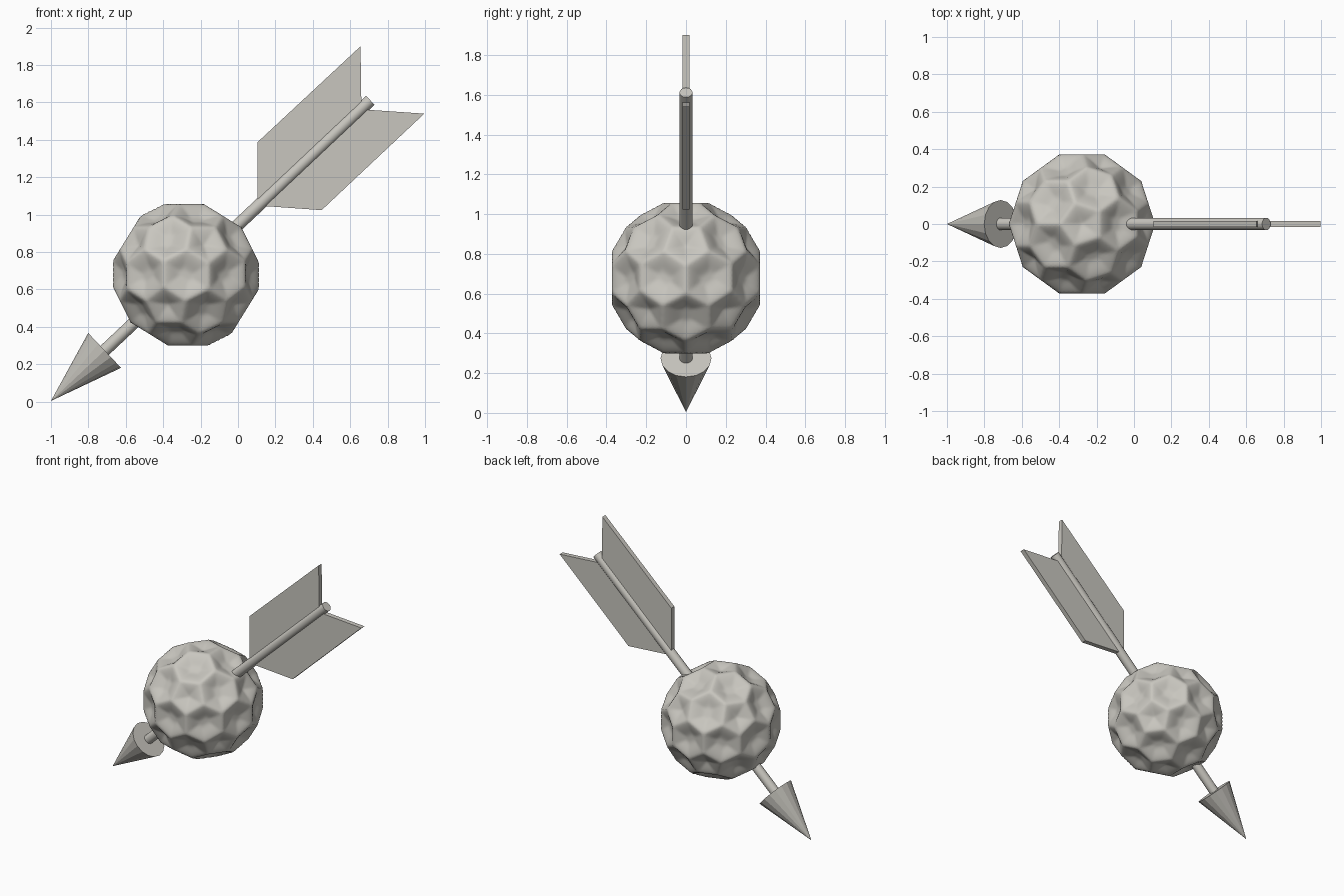
import bpy, bmesh, math
from mathutils import Vector

if "Cube" in bpy.data.objects:
    bpy.data.objects.remove(bpy.data.objects["Cube"])

# single warm grey material
grey = bpy.data.materials.new("warm_grey")
grey.diffuse_color = (0.58, 0.565, 0.52, 1)
grey.use_nodes = True
grey.node_tree.nodes["Principled BSDF"].inputs["Base Color"].default_value = grey.diffuse_color

TIP = Vector((-1.0, 0, 0.004))
AXIS = Vector((1.708, 0, 1.608)).normalized()
SHAFT_END = 2.345
HEAD_LEN = 0.394


def finish(obj, name):
    obj.name = obj.data.name = name
    obj.data.materials.clear()
    obj.data.materials.append(grey)
    return obj


def cone_along(name, start, end, r1, r2, sides):
    """Cone or cylinder between two distances along the arrow axis."""
    bpy.ops.mesh.primitive_cone_add(
        vertices=sides, radius1=r1, radius2=r2, depth=end - start,
        location=TIP + AXIS * (start + end) / 2)
    obj = bpy.context.object
    obj.rotation_mode = 'QUATERNION'
    obj.rotation_quaternion = AXIS.to_track_quat('Z', 'Y')
    return finish(obj, name)


def fin(name, profile, half=0.017):
    """Flat vane extruded in y from an x-z outline."""
    bm = bmesh.new()
    face = bm.faces.new([bm.verts.new((x, -half, z)) for x, z in profile])
    new = bmesh.ops.extrude_face_region(bm, geom=[face])["geom"]
    for v in new:
        if isinstance(v, bmesh.types.BMVert):
            v.co.y = half
    bmesh.ops.recalc_face_normals(bm, faces=bm.faces)
    mesh = bpy.data.meshes.new(name)
    bm.to_mesh(mesh)
    bm.free()
    obj = bpy.data.objects.new(name, mesh)
    bpy.context.collection.objects.link(obj)
    return finish(obj, name)


def dimpled_ball(name, center, radius, depth):
    """Ball with 42 hexagonal and pentagonal dimples between raised ridges."""
    # dimple centres and the plane each dimple rim lies on
    bm = bmesh.new()
    bmesh.ops.create_icosphere(bm, subdivisions=2, radius=1)
    planes = []
    for v in bm.verts:
        n = v.co.normalized()
        cosines = [f.calc_center_median().normalized().dot(n) for f in v.link_faces]
        planes.append((n, radius * sum(cosines) / len(cosines)))
    bm.free()

    # fine sphere pulled onto the faceted shell, then sunk inside each facet
    bm = bmesh.new()
    bmesh.ops.create_icosphere(bm, subdivisions=6, radius=1)
    for v in bm.verts:
        n = v.co.normalized()
        near = sorted(d / max(n.dot(c), 0.01) for c, d in planes)
        t = min((near[1] / near[0] - 1) / 0.17, 1)
        v.co = n * (near[0] - depth * t * t * (3 - 2 * t))
    for f in bm.faces:
        f.smooth = True
    mesh = bpy.data.meshes.new(name)
    bm.to_mesh(mesh)
    bm.free()
    obj = bpy.data.objects.new(name, mesh)
    obj.location = center
    bpy.context.collection.objects.link(obj)
    return finish(obj, name)


# ball
dimpled_ball("dimpled_ball", (-0.278, 0, 0.678), 0.397, 0.028)

# arrow head and shaft
cone_along("arrow_head", 0, HEAD_LEN, 0, 0.128, 16)
shaft = cone_along("arrow_shaft", HEAD_LEN - 0.02, SHAFT_END, 0.033, 0.033, 16)
bpy.ops.object.shade_smooth_by_angle()

# vanes on either side of the shaft
fin("upper_fin", [(0.105, 1.04), (0.66, 1.56), (0.655, 1.90), (0.105, 1.388)])
fin("lower_fin", [(0.125, 1.047), (0.447, 1.024), (0.996, 1.54), (0.66, 1.563)])
